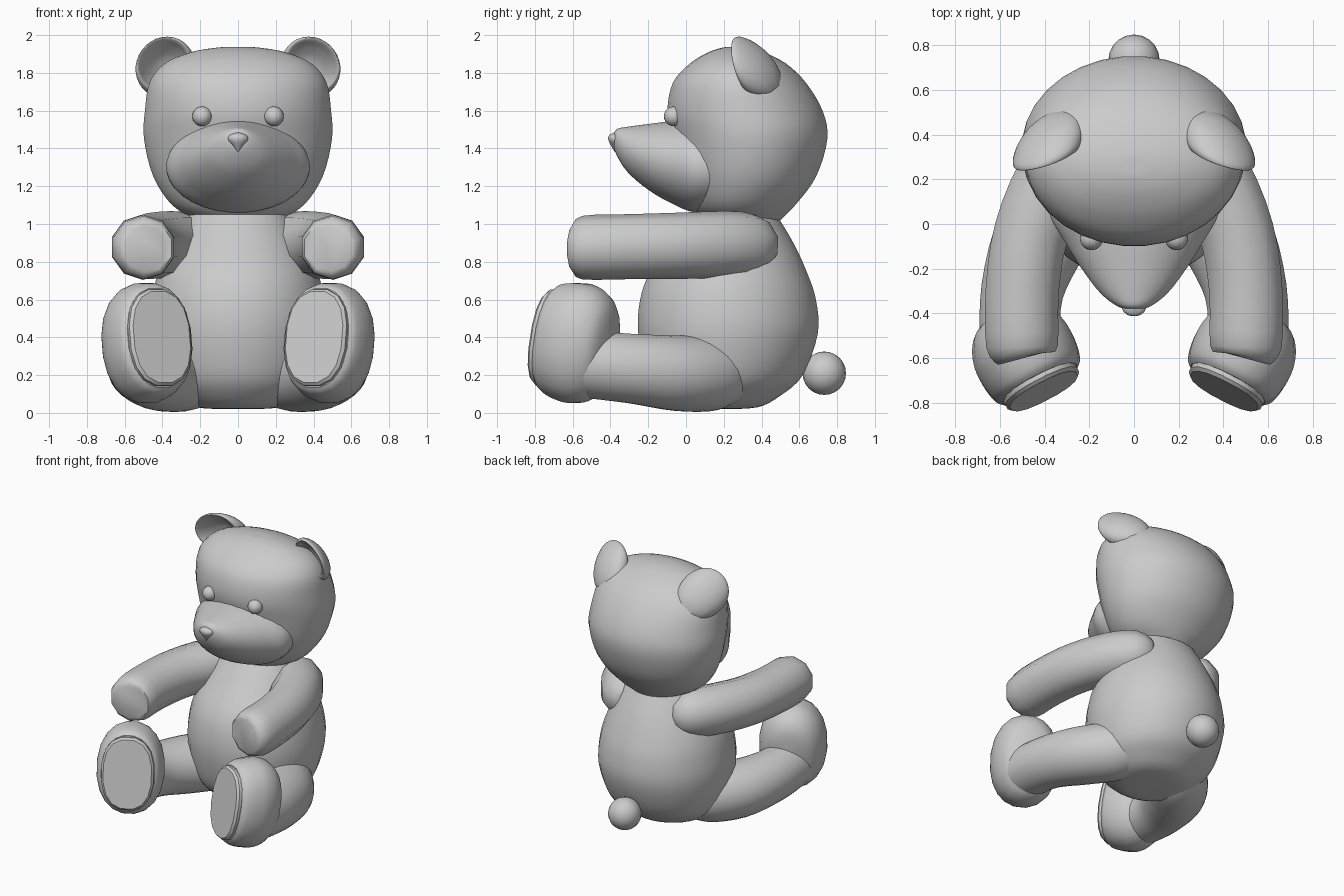
import bpy, bmesh, math
from mathutils import Vector

if "Cube" in bpy.data.objects:
    bpy.data.objects.remove(bpy.data.objects["Cube"])

X, Y, Z = Vector((1, 0, 0)), Vector((0, 1, 0)), Vector((0, 0, 1))


def smooth_path(pts, steps):
    """Catmull-Rom interpolation through tuples of numbers."""
    p = [pts[0]] + list(pts) + [pts[-1]]
    out = []
    for i in range(1, len(p) - 2):
        for k in range(steps):
            t = k / steps
            out.append([0.5 * (2 * b + (c - a) * t + (2 * a - 5 * b + 4 * c - d) * t * t
                               + (3 * b - a - 3 * c + d) * t ** 3)
                        for a, b, c, d in zip(*p[i - 1:i + 3])])
    out.append(list(pts[-1]))
    return out


def loft(name, stations, u=None, v=Z, sides=32, steps=4, power=2.0, mirror=False, angle=40):
    """Skin oval rings (cx, cy, cz, half_u, half_v); u follows the path if not given."""
    st = smooth_path(stations, steps)
    bm = bmesh.new()
    rings = []
    for i, (x, y, z, a, b) in enumerate(st):
        axis = u
        if axis is None:
            lo, hi = st[max(i - 1, 0)], st[min(i + 1, len(st) - 1)]
            axis = (Vector(hi[:3]) - Vector(lo[:3])).cross(Z).normalized()
        ring = []
        for k in range(sides):
            t = 2 * math.pi * (k + 0.5) / sides
            c, s = math.cos(t), math.sin(t)
            c = math.copysign(abs(c) ** (2 / power), c)
            s = math.copysign(abs(s) ** (2 / power), s)
            ring.append(bm.verts.new(Vector((x, y, z)) + axis * a * c + v * b * s))
        rings.append(ring)
    for r, q in zip(rings, rings[1:]):
        for k in range(sides):
            j = (k + 1) % sides
            bm.faces.new((r[k], r[j], q[j], q[k]))
    bm.faces.new(rings[0][::-1])
    bm.faces.new(rings[-1])
    bmesh.ops.recalc_face_normals(bm, faces=bm.faces)
    mesh = bpy.data.meshes.new(name)
    bm.to_mesh(mesh)
    bm.free()
    ob = bpy.data.objects.new(name, mesh)
    bpy.context.collection.objects.link(ob)
    finish(ob, mirror, angle)
    return ob


def finish(ob, mirror=False, angle=40):
    bpy.ops.object.select_all(action='DESELECT')
    ob.select_set(True)
    bpy.context.view_layer.objects.active = ob
    bpy.ops.object.shade_smooth_by_angle(angle=math.radians(angle))
    if mirror:
        ob.modifiers.new("Mirror", 'MIRROR')


def ball(name, centre, radius, mirror=False):
    bm = bmesh.new()
    bmesh.ops.create_uvsphere(bm, u_segments=20, v_segments=12, radius=radius)
    bmesh.ops.translate(bm, verts=bm.verts, vec=centre)
    mesh = bpy.data.meshes.new(name)
    bm.to_mesh(mesh)
    bm.free()
    ob = bpy.data.objects.new(name, mesh)
    bpy.context.collection.objects.link(ob)
    finish(ob, mirror)


def upright(rows):
    """Rows of (z, half width, front y, back y) to ring stations."""
    return [(0, (f + b) / 2, z, w, (b - f) / 2) for z, w, f, b in rows]


# Torso
loft("torso", upright([
    (0.02, 0.05, 0.05, 0.20), (0.03, 0.22, -0.04, 0.38), (0.09, 0.33, -0.13, 0.50),
    (0.20, 0.42, -0.21, 0.62), (0.42, 0.47, -0.255, 0.70), (0.60, 0.46, -0.245, 0.69),
    (0.75, 0.42, -0.19, 0.64), (0.90, 0.34, -0.07, 0.57), (1.05, 0.26, 0.06, 0.48)]), u=X, v=Y)

# Head
loft("head", upright([
    (1.02, 0.22, 0.10, 0.50), (1.10, 0.35, 0.02, 0.58), (1.25, 0.45, -0.03, 0.69),
    (1.45, 0.50, -0.07, 0.75), (1.60, 0.495, -0.10, 0.725), (1.75, 0.47, -0.07, 0.635),
    (1.85, 0.39, 0.02, 0.53), (1.91, 0.25, 0.12, 0.41), (1.935, 0.10, 0.20, 0.32),
    (1.938, 0.01, 0.25, 0.27)]), u=X, v=Y)

# Muzzle: rows of (y, half width, bottom z, top z)
loft("muzzle", [(0, y, (lo + hi) / 2, w, (hi - lo) / 2) for y, w, lo, hi in [
    (-0.385, 0.01, 1.43, 1.45), (-0.37, 0.07, 1.37, 1.50), (-0.31, 0.15, 1.275, 1.515),
    (-0.20, 0.235, 1.18, 1.53), (-0.08, 0.31, 1.11, 1.545), (0.05, 0.38, 1.06, 1.55),
    (0.20, 0.36, 1.08, 1.50)]], u=X, v=Z)

# Nose, a small drop narrowing downwards
loft("nose", upright([
    (1.385, 0.005, -0.38, -0.36), (1.41, 0.025, -0.395, -0.34), (1.445, 0.053, -0.412, -0.33),
    (1.47, 0.045, -0.408, -0.33), (1.485, 0.005, -0.38, -0.36)]), u=X, v=Y, sides=16)

# Eyes and tail
ball("eyes", (0.19, -0.065, 1.57), 0.052, mirror=True)
ball("tail", (0, 0.732, 0.21), 0.115)

# Ears: cupped discs, rows of (depth, radius) from the hollow over the rim to the back
back = Vector((-0.15, 0.95, -0.3))
loft("ears", [(*(Vector((0.39, 0.305, 1.84)) + back * d), r, r) for d, r in [
    (0.09, 0.005), (0.08, 0.07), (0.04, 0.115), (0.0, 0.138), (-0.005, 0.152), (0.03, 0.165),
    (0.09, 0.155), (0.15, 0.12), (0.19, 0.06), (0.20, 0.005)]],
    u=Vector((0.95, -0.30, -0.08)), v=Vector((0, -0.26, 0.96)), mirror=True, angle=60)

# Arms: tubes bending forward, ending in flat facetted paws
loft("arms", [(x, y, z, r, r) for x, y, z, r in [
    (0.18, 0.40, 0.89, 0.10), (0.25, 0.35, 0.89, 0.165), (0.36, 0.20, 0.89, 0.178),
    (0.46, -0.04, 0.885, 0.175), (0.50, -0.30, 0.88, 0.172), (0.50, -0.55, 0.875, 0.168),
    (0.495, -0.60, 0.87, 0.12)]], sides=10, steps=3, mirror=True, angle=50)

# Legs: tubes curving out and forward
loft("legs", [
    (0.16, 0.32, 0.22, 0.12, 0.12), (0.26, 0.16, 0.21, 0.20, 0.195), (0.41, -0.05, 0.21, 0.21, 0.20),
    (0.50, -0.30, 0.235, 0.185, 0.185), (0.51, -0.55, 0.26, 0.18, 0.18)], mirror=True)

# Feet: upright ovals turned inward, with a raised sole pad
side = Vector((0.88, -0.46, 0))
heel = Vector((0.45, 0.87, -0.17))
up = heel.cross(side).normalized()
up = up if up.z > 0 else -up
sole = Vector((0.41, -0.735, 0.40))


def foot_rings(rows):
    return [(*(sole + heel * d), a, b) for d, a, b in rows]


loft("feet", foot_rings([
    (0.02, 0.188, 0.270), (0.05, 0.215, 0.295), (0.12, 0.232, 0.315), (0.21, 0.232, 0.32),
    (0.30, 0.20, 0.285), (0.36, 0.14, 0.20), (0.39, 0.01, 0.02)]),
    u=side, v=up, sides=20, power=2.2, mirror=True)
loft("sole_pads", foot_rings([(-0.015, 0.170, 0.248), (0.0, 0.185, 0.262), (0.04, 0.185, 0.262)]),
     u=side, v=up, sides=16, steps=1, power=2.4, mirror=True, angle=30)
